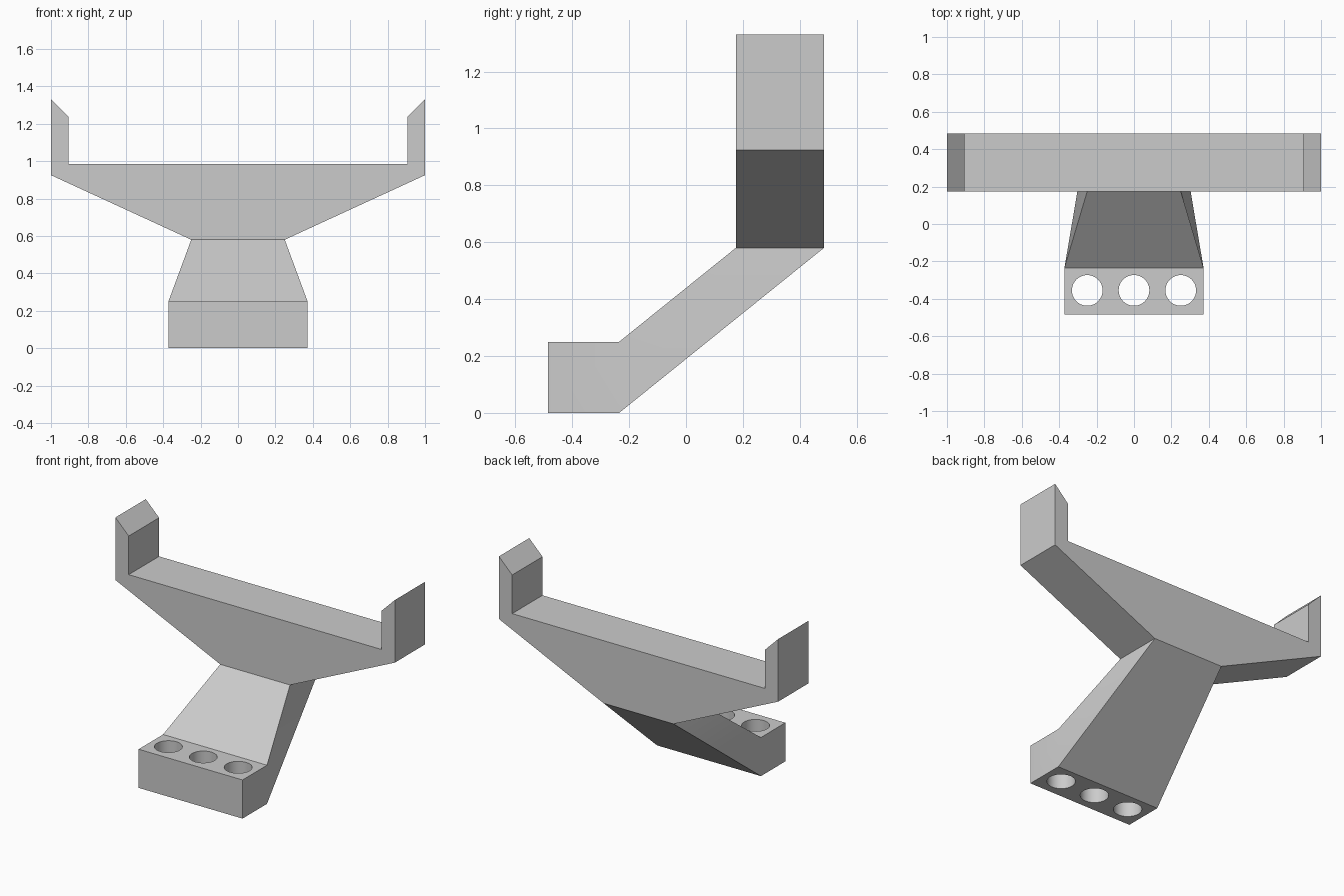
import bpy
import bmesh

cube = bpy.data.objects.get("Cube")
if cube:
    bpy.data.objects.remove(cube, do_unlink=True)

grey = bpy.data.materials.new("light grey")
grey.use_nodes = True
colour = (0.6, 0.6, 0.6, 1)
grey.diffuse_color = colour
grey.node_tree.nodes["Principled BSDF"].inputs["Base Color"].default_value = colour

FRONT, BACK = 0.175, 0.485      # cradle depth
NECK_Z, NECK_X = 0.58, 0.25     # where the arm meets the cradle
BLOCK_X, BLOCK_Z = 0.372, 0.25  # mounting block half width and height
BLOCK_FRONT, BLOCK_BACK = -0.485, -0.235


def bridge(bm, a, b):
    """Join two loops of equal length with quads."""
    for i in range(len(a)):
        j = (i + 1) % len(a)
        bm.faces.new((a[i], a[j], b[j], b[i]))


bm = bmesh.new()

# Cradle: mirrored profile with upright prongs, extruded front to back
half = [(NECK_X, NECK_Z), (1, 0.925), (1, 1.33), (0.905, 1.235), (0.905, 0.985)]
profile = half + [(-x, z) for x, z in reversed(half)]
front, back = [[bm.verts.new((x, y, z)) for x, z in profile] for y in (FRONT, BACK)]
bm.faces.new(front)
bm.faces.new(back)
bridge(bm, front, back)
neck = [front[-1], front[0], back[0], back[-1]]
bm.faces.remove(bm.faces.get(neck))


# Slanted arm and mounting block, continuing from the neck opening
def section(y):
    corners = [(-1, 1), (1, 1), (1, 0), (-1, 0)]
    return [bm.verts.new((s * BLOCK_X, y, t * BLOCK_Z)) for s, t in corners]


block_back, block_front = section(BLOCK_BACK), section(BLOCK_FRONT)
bridge(bm, neck, block_back)
bridge(bm, block_back, block_front)
bm.faces.new(block_front)
bmesh.ops.recalc_face_normals(bm, faces=bm.faces[:])

mesh = bpy.data.meshes.new("cradle_bracket")
bm.to_mesh(mesh)
bm.free()
bracket = bpy.data.objects.new("cradle_bracket", mesh)
bpy.context.collection.objects.link(bracket)
mesh.materials.append(grey)

# Three vertical bolt holes through the block
for side, x in (("right", -0.25), ("middle", 0), ("left", 0.25)):
    bpy.ops.mesh.primitive_cylinder_add(vertices=48, radius=0.082, depth=0.6,
                                        location=(x, -0.355, BLOCK_Z / 2))
    cutter = bpy.context.object
    cutter.name = side + "_hole_cutter"
    cutter.data.materials.append(grey)
    cutter.hide_render = True
    cutter.hide_set(True)
    cut = bracket.modifiers.new(side + "_hole", 'BOOLEAN')
    cut.operation = 'DIFFERENCE'
    cut.solver = 'EXACT'
    cut.object = cutter

# Bake the holes in, then smooth only the round walls
bpy.ops.object.select_all(action='DESELECT')
bpy.context.view_layer.objects.active = bracket
bracket.select_set(True)
for mod in list(bracket.modifiers):
    bpy.ops.object.modifier_apply(modifier=mod.name)
for obj in [o for o in bpy.data.objects if o.name.endswith("_hole_cutter")]:
    bpy.data.objects.remove(obj, do_unlink=True)
bpy.ops.object.shade_smooth_by_angle(angle=0.2)
